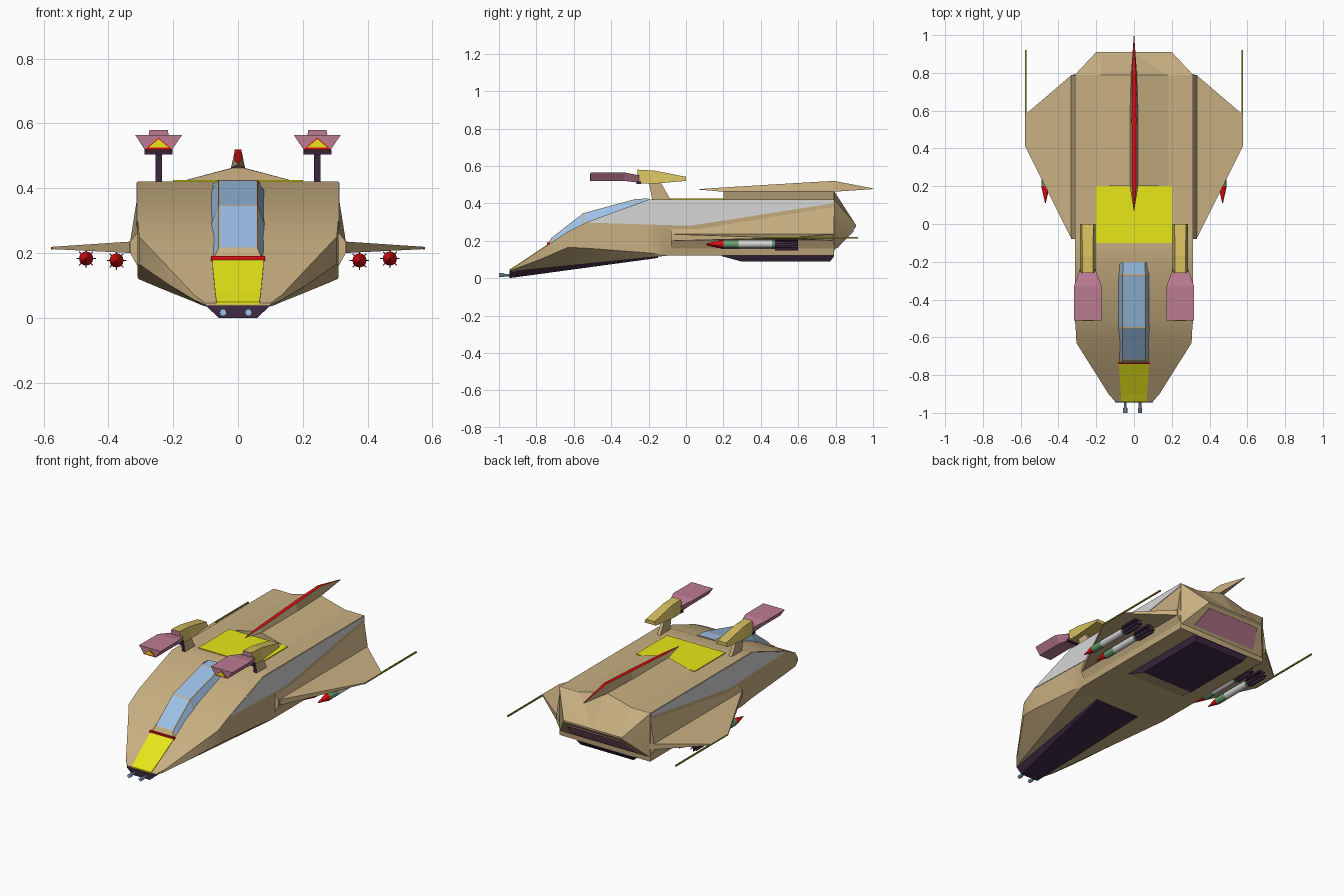
import bpy, bmesh, math

if "Cube" in bpy.data.objects:
    bpy.data.objects.remove(bpy.data.objects["Cube"], do_unlink=True)

MATS = {}
for name, rgb in {
    "tan": (0.58, 0.43, 0.22), "light_grey": (0.68, 0.68, 0.68),
    "glass_blue": (0.33, 0.53, 0.8), "yellow": (0.8, 0.8, 0.01),
    "gold": (0.65, 0.51, 0.11), "pink": (0.5, 0.2, 0.29),
    "dark_purple": (0.05, 0.024, 0.06), "red": (0.75, 0.004, 0.006),
    "green": (0.14, 0.35, 0.17), "olive": (0.3, 0.28, 0.02),
}.items():
    m = bpy.data.materials.new(name)
    m.use_nodes = True
    m.diffuse_color = (*rgb, 1)
    m.node_tree.nodes["Principled BSDF"].inputs["Base Color"].default_value = (*rgb, 1)
    MATS[name] = m


def finish(name, bm, mats, rule=None, smooth=False):
    """Clean up a bmesh, colour its faces by a rule and link the object."""
    bmesh.ops.remove_doubles(bm, verts=bm.verts, dist=1e-5)
    bmesh.ops.recalc_face_normals(bm, faces=bm.faces)
    bm.normal_update()
    if rule:
        for f in bm.faces:
            f.material_index = rule(f.calc_center_median(), f.normal)
    me = bpy.data.meshes.new(name)
    bm.to_mesh(me)
    bm.free()
    for m in mats:
        me.materials.append(MATS[m])
    ob = bpy.data.objects.new(name, me)
    bpy.context.collection.objects.link(ob)
    if smooth:
        bpy.ops.object.select_all(action="DESELECT")
        ob.select_set(True)
        bpy.context.view_layer.objects.active = ob
        bpy.ops.object.shade_smooth_by_angle(angle=math.radians(30))
    return ob


def skin(rings):
    """Join matching rings of points into a capped body."""
    bm = bmesh.new()
    vs = [[bm.verts.new(p) for p in r] for r in rings]
    n = len(vs[0])
    for a, b in zip(vs, vs[1:]):
        for j in range(n):
            k = (j + 1) % n
            bm.faces.new((a[j], a[k], b[k], b[j]))
    bm.faces.new(vs[0])
    bm.faces.new(vs[-1])
    return bm


def loft(name, rings, *mats, rule=None, smooth=False):
    return finish(name, skin(rings), mats, rule, smooth)


def trap(y, low, high, z0, z1, cx=0):
    """Four-sided cross-section: half widths at bottom and top."""
    return [(cx - low, y, z0), (cx + low, y, z0), (cx + high, y, z1), (cx - high, y, z1)]


def lathe(name, cx, cz, profile, mats, sides=12):
    """Round body along y; each (y, radius) span takes the next material."""
    rings = [[(cx + r * math.cos(2 * math.pi * i / sides), y,
               cz + r * math.sin(2 * math.pi * i / sides)) for i in range(sides)]
             for y, r in profile]
    ends = [y for y, r in profile[1:]]
    rule = lambda c, n: min(sum(c.y > e for e in ends), len(mats) - 1)
    return loft(name, rings, *mats, rule=rule, smooth=True)


# Hull: y, side half width, belly half width, top, chine and belly heights
hull = []
for y, w, wb, zt, zs, zb in [
    (-0.94, 0.10, 0.09, 0.045, 0.04, 0.033),
    (-0.90, 0.135, 0.11, 0.07, 0.055, 0.038),
    (-0.78, 0.21, 0.14, 0.15, 0.10, 0.051),
    (-0.63, 0.305, 0.178, 0.25, 0.165, 0.066),
    (-0.53, 0.31, 0.203, 0.30, 0.16, 0.076),
    (-0.20, 0.31, 0.285, 0.42, 0.135, 0.11),
    (-0.10, 0.31, 0.308, 0.42, 0.125, 0.12),
    (0.79, 0.31, 0.308, 0.42, 0.125, 0.12),
    (0.793, 0.31, 0.305, 0.418, 0.16, 0.15),
    (0.91, 0.20, 0.20, 0.285, 0.28, 0.275),
]:
    hull.append([(w, y, zt), (w, y, zs), (wb, y, zb), (-wb, y, zb), (-w, y, zs), (-w, y, zt)])
loft("hull", hull, "tan", smooth=True)

# Raised spine at the back of the roof
loft("roof_ridge", [[(-0.2, y, z), (0.2, y, z), (0, y, z + h)] for y, z, h in
                    [(0.2, 0.415, 0.052), (0.79, 0.415, 0.053), (0.908, 0.28, 0.005)]], "tan")

# Painted plates on roof, nose and tail
loft("roof_panel", [trap(y, 0.2, 0.2, 0.418, 0.425) for y in (-0.1, 0.2)], "yellow")
loft("nose_stripe", [trap(y, w, w, z - 0.003, z + 0.004) for y, w, z in
                     [(-0.943, 0.066, 0.044), (-0.9, 0.07, 0.07),
                      (-0.78, 0.078, 0.15), (-0.73, 0.08, 0.183)]], "yellow")
loft("tail_panel", [[(-w, y, z), (w, y, z), (w, y + 0.004, z - 0.004), (-w, y + 0.004, z - 0.004)]
                    for y, z, w in [(0.806, 0.165, 0.22), (0.895, 0.256, 0.18)]], "pink")

# Belly plates
loft("nose_underplate", [trap(-0.945, 0.06, 0.1, 0.0, 0.038),
                         trap(-0.15, 0.15, 0.16, 0.108, 0.12)], "dark_purple")
loft("belly_box", [trap(y, w, 0.2, z, 0.125) for y, w, z in
                   [(0.19, 0.2, 0.118), (0.3, 0.18, 0.088), (0.77, 0.18, 0.088), (0.79, 0.19, 0.115)]],
     "dark_purple", "tan", rule=lambda c, n: int(n.y < -0.15))

# Canopy with inset panes
bm = skin([trap(*r) for r in [
    (-0.735, 0.08, 0.07, 0.172, 0.192), (-0.72, 0.083, 0.06, 0.18, 0.215),
    (-0.55, 0.086, 0.06, 0.28, 0.347), (-0.27, 0.086, 0.06, 0.385, 0.423),
    (-0.20, 0.083, 0.058, 0.41, 0.426)]])
bmesh.ops.recalc_face_normals(bm, faces=bm.faces)
bm.normal_update()
panes = [f for f in bm.faces if f.calc_center_median().y > -0.7
         and f.normal.z > 0.1 and f.normal.y < 0.5]
bmesh.ops.inset_individual(bm, faces=panes, thickness=0.006)
for f in panes:
    f.material_index = 1
finish("canopy", bm, ["tan", "glass_blue"])
loft("canopy_trim", [trap(y, 0.084, 0.084, 0.174, 0.19) for y in (-0.742, -0.73)], "red")

# Dorsal fin with a coloured crest
loft("dorsal_fin", [trap(y, b, t, z0, z1) for y, b, t, z0, z1 in
                    [(0.07, 0.001, 0.001, 0.473, 0.476), (0.2, 0.022, 0.01, 0.462, 0.485),
                     (0.55, 0.022, 0.012, 0.462, 0.506), (0.79, 0.016, 0.01, 0.462, 0.52),
                     (1.0, 0.001, 0.001, 0.476, 0.48)]],
     "tan", "red", rule=lambda c, n: int(n.z > 0.7))

# Nose guns
for i, x in enumerate((-0.046, 0.032)):
    lathe(f"nose_gun_{i + 1}", x, 0.016,
          [(-1.0, 0.011), (-0.975, 0.011), (-0.97, 0.007), (-0.93, 0.007)], ["glass_blue"], 10)

for side, s in (("left", 1), ("right", -1)):
    # Side stripe, wing root fairing, wing and wingtip antenna
    stripe = [(-0.53, 0.297), (-0.2, 0.417), (0.788, 0.417), (0.788, 0.4), (0.02, 0.28)]
    loft(f"{side}_side_stripe", [[(s * x, y, z) for y, z in stripe] for x in (0.308, 0.313)],
         "light_grey")
    loft(f"{side}_wing_root", [[(s * 0.305, y, z), (s * 0.333, y, 0.235),
                                (s * 0.333, y, 0.2), (s * 0.305, y, 0.15)]
                               for y, z in [(-0.08, 0.27), (0.79, 0.412)]], "tan")
    loft(f"{side}_wing", [[(s * x, yf, z0), (s * x, yr, z0), (s * x, yr, z1), (s * x, yf, z1)]
                          for x, yf, yr, z0, z1 in [(0.31, -0.08, 0.795, 0.2, 0.235),
                                                    (0.335, -0.07, 0.785, 0.2, 0.235),
                                                    (0.575, 0.41, 0.58, 0.212, 0.219)]], "tan")
    loft(f"{side}_antenna", [trap(y, 0.004, 0.004, 0.211, 0.219, s * 0.573) for y in (0.41, 0.92)],
         "olive")

    # Missiles under the wing
    for tag, x, z in (("inner", 0.375, 0.177), ("outer", 0.469, 0.183)):
        x *= s
        lathe(f"{side}_{tag}_missile", x, z,
              [(0.11, 0.002), (0.2, 0.022), (0.28, 0.022), (0.46, 0.021), (0.475, 0.021), (0.6, 0.014)],
              ["red", "green", "light_grey", "green", "dark_purple"])
        for k in range(4):
            a = k * math.pi / 4
            c, d = math.cos(a), math.sin(a)
            loft(f"{side}_{tag}_missile_fin_{k + 1}",
                 [[(x + r * c - t * d, y, z + r * d + t * c) for r, t in
                   [(-0.03, -0.0015), (0.03, -0.0015), (0.03, 0.0015), (-0.03, 0.0015)]]
                  for y in (0.475, 0.6)], "dark_purple")

    # Roof cannon: post, rear housing, muzzle block and muzzle mark
    cx = s * 0.245
    post = [(-0.2, 0.52), (-0.14, 0.52), (-0.08, 0.415), (-0.18, 0.415)]
    loft(f"{side}_cannon_post", [[(cx + x, y, z) for y, z in post] for x in (-0.01, 0.01)],
         "tan", "dark_purple", rule=lambda c, n: int(n.y < -0.5))
    loft(f"{side}_cannon_housing", [trap(y, b, t, z0, z1, cx) for y, b, t, z0, z1 in
                                    [(-0.26, 0.042, 0.028, 0.505, 0.58),
                                     (-0.17, 0.042, 0.028, 0.505, 0.575),
                                     (0.0, 0.04, 0.03, 0.52, 0.542)]],
         "gold", "pink", rule=lambda c, n: int(n.y < -0.5))
    loft(f"{side}_cannon_mount", [trap(y, 0.043, 0.043, 0.504, 0.52, cx) for y in (-0.265, -0.24)],
         "dark_purple")
    loft(f"{side}_cannon_muzzle", [trap(y, b, t, z0, z1, cx) for y, b, t, z0, z1 in
                                   [(-0.51, 0.042, 0.073, 0.52, 0.565),
                                    (-0.33, 0.042, 0.073, 0.52, 0.565),
                                    (-0.25, 0.036, 0.045, 0.51, 0.55)]], "pink")
    for tag, mat, w, z0, z1, y in (("rim", "red", 0.042, 0.52, 0.556, -0.512),
                                   ("mark", "yellow", 0.031, 0.526, 0.552, -0.514)):
        loft(f"{side}_muzzle_{tag}", [[(cx - w, yy, z0), (cx + w, yy, z0), (cx, yy, z1)]
                                      for yy in (y, -0.508)], mat)
